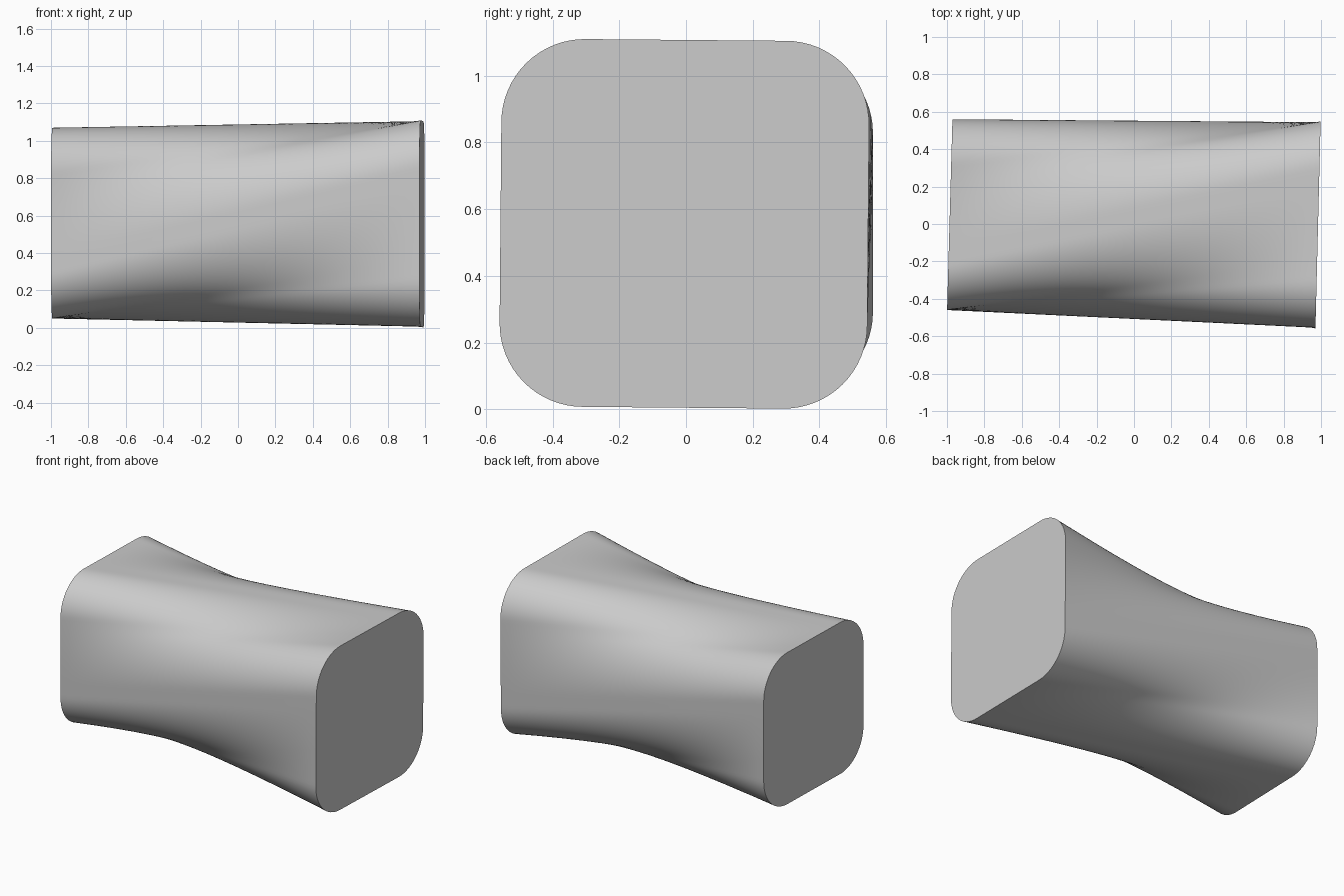
import bpy
import bmesh
import math
from mathutils import Vector, Matrix

cube = bpy.data.objects.get("Cube")
if cube:
    bpy.data.objects.remove(cube, do_unlink=True)

SIDE_STEPS = 40   # points along each side of the outline
RINGS = 32        # rings along the length
SHIFT = 0.5       # twist between the ends, in sides


def outline_point(u, half, radius, turn):
    """Point on a rounded square, u counted in sides from the front face."""
    side = math.floor(u + 0.5)
    flat = half - radius
    s = (u - side) * (2 * flat + radius * math.pi / 2)
    along, out = s, half
    if abs(s) > flat:
        a = (abs(s) - flat) / radius
        along = math.copysign(flat + radius * math.sin(a), s)
        out = flat + radius * math.cos(a)
    angle = -side * math.pi / 2 - turn
    return Matrix.Rotation(angle, 2) @ Vector((-out, along))


def end_section(centre, half, radius, turn, lean, shift):
    points = []
    for i in range(4 * SIDE_STEPS):
        y, z = outline_point(i / SIDE_STEPS + shift, half, radius, turn)
        points.append(Vector(centre) + Vector((lean * y, y, z)))
    return points


grey = bpy.data.materials.new("plain grey")
grey.use_nodes = True
colour = (0.6, 0.6, 0.6, 1)
grey.diffuse_color = colour
grey.node_tree.nodes["Principled BSDF"].inputs["Base Color"].default_value = colour

# Small and large ends, joined by straight lines that twist around the axis
small_end = end_section((-0.985, 0.05, 0.56), 0.51, 0.24, 0, 0.028, 0)
large_end = end_section((0.984, -0.005, 0.556), 0.551, 0.25, math.radians(0.5), 0.025, SHIFT)

bm = bmesh.new()
rings = []
for k in range(RINGS + 1):
    rings.append([bm.verts.new(a.lerp(b, k / RINGS)) for a, b in zip(small_end, large_end)])

# Twisted wall
for lower, upper in zip(rings, rings[1:]):
    for i in range(len(lower)):
        bm.faces.new((lower[i - 1], lower[i], upper[i], upper[i - 1]))

# Flat end caps
bm.faces.new(rings[0])
bm.faces.new(rings[-1])
bmesh.ops.recalc_face_normals(bm, faces=bm.faces)

mesh = bpy.data.meshes.new("twisted_block")
bm.to_mesh(mesh)
bm.free()
mesh.materials.append(grey)
block = bpy.data.objects.new("twisted_block", mesh)
bpy.context.collection.objects.link(block)

bpy.ops.object.select_all(action="DESELECT")
block.select_set(True)
bpy.context.view_layer.objects.active = block
bpy.ops.object.shade_smooth_by_angle(angle=math.radians(35))
